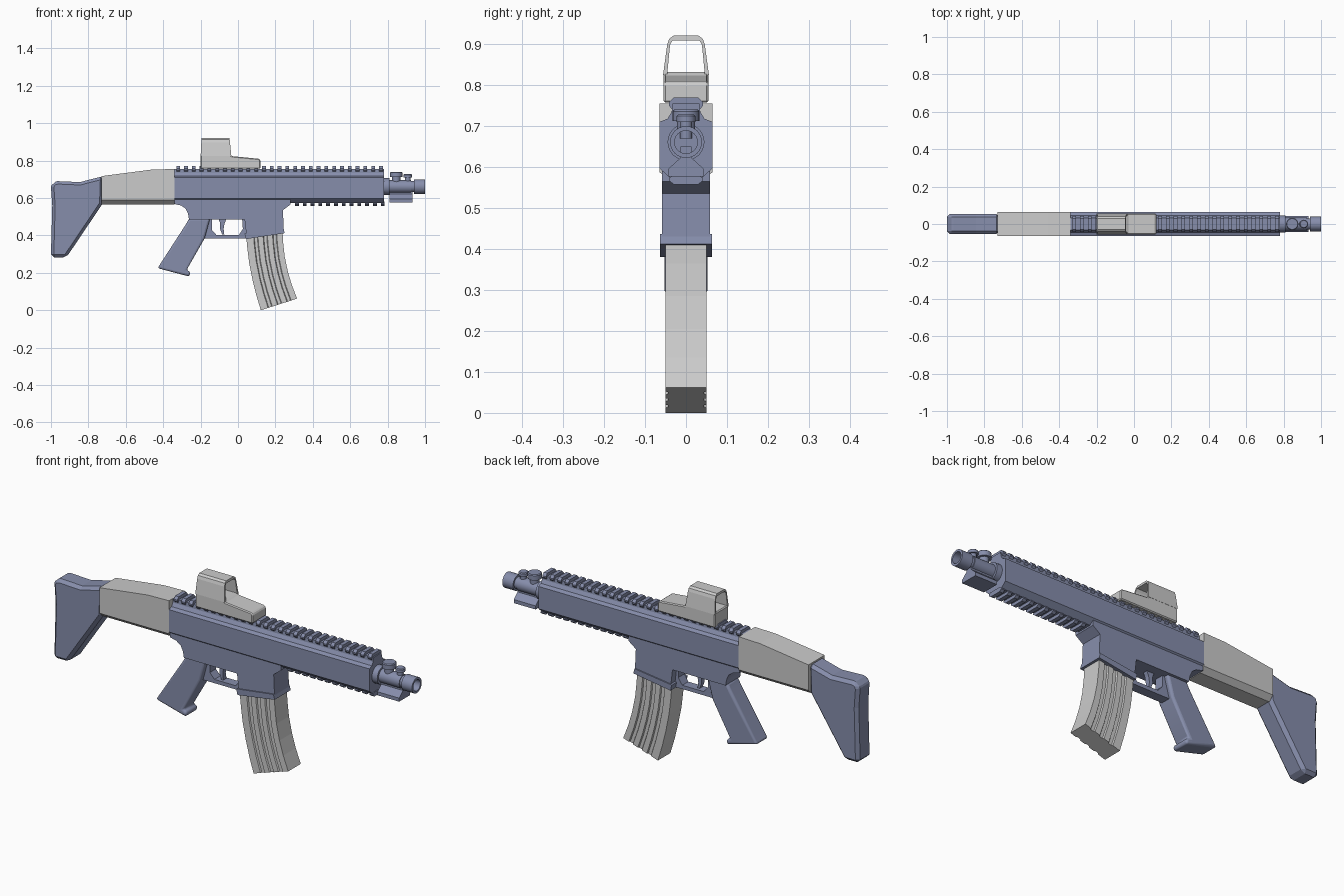
import bpy, bmesh, math

dark = bpy.data.materials.new("slate_blue")
dark.diffuse_color = (0.24, 0.27, 0.41, 1)


def loft(name, rings, mat=dark, bevel=0, segments=1, smooth=False):
    """Skin a list of equal-length closed rings and cap both ends."""
    bm = bmesh.new()
    vs = [[bm.verts.new(p) for p in r] for r in rings]
    n = len(rings[0])
    for a, b in zip(vs, vs[1:]):
        for i in range(n):
            j = (i + 1) % n
            bm.faces.new((a[i], a[j], b[j], b[i]))
    bm.faces.new(vs[0])
    bm.faces.new(vs[-1])
    bmesh.ops.recalc_face_normals(bm, faces=bm.faces)
    me = bpy.data.meshes.new(name)
    bm.to_mesh(me)
    bm.free()
    ob = bpy.data.objects.new(name, me)
    bpy.context.collection.objects.link(ob)
    if mat:
        me.materials.append(mat)
    if bevel:
        m = ob.modifiers.new("bevel", 'BEVEL')
        m.width, m.segments = bevel, segments
        m.limit_method, m.angle_limit = 'ANGLE', math.radians(40)
    if smooth:
        bpy.ops.object.select_all(action='DESELECT')
        ob.select_set(True)
        bpy.context.view_layer.objects.active = ob
        bpy.ops.object.shade_smooth_by_angle(angle=math.radians(35))
    return ob


def plate(name, pts, half, **kw):
    """Side profile (x, z) extruded symmetrically across y."""
    return loft(name, [[(x, y, z) for x, z in pts] for y in (-half, half)], **kw)


def section(x, half_pts):
    """Mirrored (y, z) cross-section at x."""
    return [(x, y, z) for y, z in half_pts] + [(x, -y, z) for y, z in reversed(half_pts)]


def lathe_x(name, prof, cz, n=24, **kw):
    """Round part along x from (x, radius) pairs."""
    return loft(name, [[(x, r * math.cos(2 * math.pi * i / n), cz + r * math.sin(2 * math.pi * i / n))
                        for i in range(n)] for x, r in prof], smooth=True, **kw)


def lathe_z(name, prof, cx, n=20):
    """Round part along z from (z, radius) pairs."""
    return loft(name, [[(cx + r * math.cos(2 * math.pi * i / n), r * math.sin(2 * math.pi * i / n), z)
                        for i in range(n)] for z, r in prof], smooth=True)


def teeth(name, x, count, half_pts):
    ob = loft(name, [section(x, half_pts), section(x + 0.02, half_pts)])
    m = ob.modifiers.new("repeat", 'ARRAY')
    m.count = count
    m.use_relative_offset = False
    m.use_constant_offset = True
    m.constant_offset_displace = (0.0417, 0, 0)


# Upper receiver and handguard
body = [(0.033, 0.755), (0.035, 0.735), (0.045, 0.718), (0.065, 0.71), (0.065, 0.597), (0.038, 0.573)]
loft("upper_receiver", [section(-0.34, body), section(0.78, body)])

# Accessory rails
teeth("top_rail_teeth", -0.33, 27, [(0.03, 0.77), (0.042, 0.757), (0.042, 0.75), (0.033, 0.74)])
teeth("bottom_rail_teeth", 0.305, 12, [(0.033, 0.58), (0.042, 0.572), (0.042, 0.567), (0.03, 0.558)])

# Lower receiver with magazine well
plate("lower_receiver", [(-0.34, 0.60), (-0.34, 0.568), (-0.305, 0.56), (-0.28, 0.543), (-0.267, 0.515),
                         (-0.262, 0.485), (0.035, 0.485), (0.045, 0.40), (0.245, 0.425), (0.24, 0.535),
                         (0.28, 0.565), (0.28, 0.60)], 0.058)
plate("magazine_well_lip", [(0.035, 0.41), (0.042, 0.38), (0.25, 0.412), (0.243, 0.437)], 0.064)

# Trigger and its guard
plate("trigger_guard", [(-0.178, 0.49), (-0.178, 0.383), (0.045, 0.383), (0.045, 0.49), (0.022, 0.49),
                        (0.026, 0.435), (0.004, 0.402), (-0.115, 0.402), (-0.14, 0.43), (-0.14, 0.49)], 0.024)
plate("trigger", [(-0.105, 0.49), (-0.06, 0.49), (-0.072, 0.465), (-0.077, 0.435), (-0.073, 0.405),
                  (-0.085, 0.405), (-0.096, 0.435), (-0.095, 0.465)], 0.012)

# Pistol grip
plate("grip", [(-0.15, 0.49), (-0.155, 0.47), (-0.178, 0.385), (-0.275, 0.215), (-0.255, 0.205),
               (-0.26, 0.18), (-0.43, 0.225), (-0.278, 0.46), (-0.262, 0.49)],
      0.047, bevel=0.014, segments=3, smooth=True)

# Stock: pale middle section and dark butt
loft("stock_middle", [section(x, [(0.065, t), (0.065, 0.588), (0.04, 0.565)])
                      for x, t in ((-0.73, 0.717), (-0.46, 0.752), (-0.34, 0.755))], mat=None)
plate("stock_butt", [(-0.72, 0.717), (-0.74, 0.712), (-0.845, 0.685), (-0.965, 0.69), (-0.99, 0.683),
                     (-1.0, 0.66), (-0.993, 0.56), (-1.0, 0.30), (-1.0, 0.283), (-0.917, 0.283),
                     (-0.725, 0.568)], 0.053, bevel=0.022)

# Curved magazine with pressed grooves on both sides
groove = [(0, 0.05), (0.2, 0.05), (0.22, 0.044), (0.3, 0.044), (0.32, 0.05), (0.46, 0.05), (0.48, 0.044),
          (0.56, 0.044), (0.58, 0.05), (0.72, 0.05), (0.74, 0.044), (0.82, 0.044), (0.84, 0.05), (1, 0.05)]
outline = groove + [(u, -y) for u, y in reversed(groove)]
spine = [((0.043, 0.41), (0.238, 0.43)), ((0.049, 0.34), (0.241, 0.365)), ((0.06, 0.25), (0.25, 0.285)),
         ((0.078, 0.16), (0.267, 0.205)), ((0.098, 0.08), (0.288, 0.135)), ((0.122, 0.0), (0.316, 0.062))]
loft("magazine", [[(a[0] + u * (b[0] - a[0]), y, a[1] + u * (b[1] - a[1])) for u, y in outline]
                  for a, b in spine], mat=None)

# Optical sight: base and open hood
plate("sight_base", [(-0.2, 0.757), (-0.2, 0.832), (-0.04, 0.832), (-0.035, 0.824), (0.11, 0.81),
                     (0.12, 0.803), (0.12, 0.757)], 0.055, mat=None, bevel=0.006)
hood = [(0.046, 0.825), (0.039, 0.898), (0.033, 0.909), (0.0, 0.909)]
shell = [(0.0, 0.921), (0.03, 0.921), (0.041, 0.913), (0.046, 0.898), (0.056, 0.825)]
arch = ([(y, z) for y, z in hood[:-1]] + [(-y, z) for y, z in reversed(hood[:-1])]
        + [(-y, z) for y, z in reversed(shell[1:])] + shell[1:])
loft("sight_hood", [[(x + s * (z - 0.82), y, z) for y, z in arch]
                    for x, s in ((-0.2, 0.05), (-0.035, -0.1))], mat=None)

# Hollow barrel with collar and muzzle
lathe_x("barrel", [(0.77, 0.045), (0.81, 0.045), (0.81, 0.034), (0.925, 0.034), (0.925, 0.03), (0.94, 0.03),
                   (0.94, 0.039), (1.0, 0.039), (1.0, 0.028), (0.9, 0.028)], 0.661)

# Gas block under the barrel, with two adjuster knobs above
foot = [(0.014, 0.65), (0.014, 0.622), (0.044, 0.595), (0.044, 0.577)]
loft("gas_block", [section(0.81, foot), section(0.932, foot)])
lathe_z("large_knob", [(0.67, 0.022), (0.712, 0.022), (0.712, 0.033), (0.736, 0.033), (0.74, 0.029)], 0.846)
lathe_z("small_knob", [(0.67, 0.015), (0.71, 0.015), (0.71, 0.023), (0.724, 0.023), (0.728, 0.019)], 0.908)
